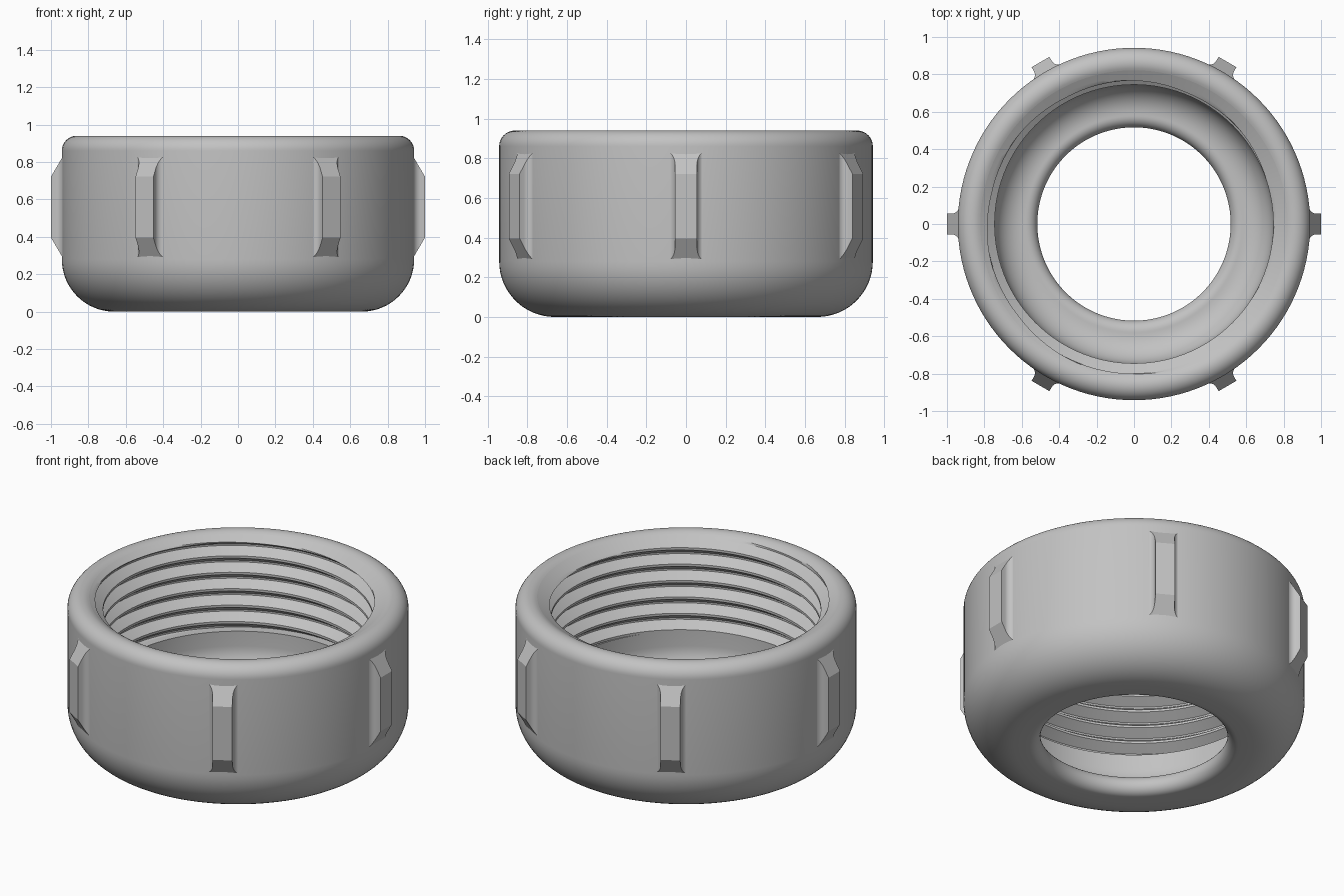
import bpy, bmesh
from math import sin, cos, pi, radians, sqrt

if "Cube" in bpy.data.objects:
    bpy.data.objects.remove(bpy.data.objects["Cube"], do_unlink=True)

grey = bpy.data.materials.new("plain grey")
grey.use_nodes = True
colour = (0.54, 0.54, 0.54, 1)
grey.diffuse_color = colour
grey.node_tree.nodes["Principled BSDF"].inputs["Base Color"].default_value = colour

SEGMENTS = 120
BORE = 0.745        # thread crest radius
ROOT = 0.80         # thread groove radius
PITCH = 0.1
THREAD_LOW = 0.37


def finish(name, bm, angle):
    bmesh.ops.remove_doubles(bm, verts=bm.verts, dist=0.0005)
    bmesh.ops.dissolve_degenerate(bm, edges=bm.edges, dist=0.0002)
    mesh = bpy.data.meshes.new(name)
    bm.to_mesh(mesh)
    bm.free()
    mesh.materials.append(grey)
    obj = bpy.data.objects.new(name, mesh)
    bpy.context.collection.objects.link(obj)
    bpy.ops.object.select_all(action='DESELECT')
    obj.select_set(True)
    bpy.context.view_layer.objects.active = obj
    bpy.ops.object.shade_smooth_by_angle(angle=radians(angle))


def arc(cx, cz, radius, start, end, steps=10):
    angles = [radians(start + (end - start) * i / steps) for i in range(steps + 1)]
    return [(cx + radius * cos(a), cz + radius * sin(a)) for a in angles]


def skin(bm, rows):
    """Join neighbouring rows of points into quads."""
    rows = [[bm.verts.new(p) for p in row] for row in rows]
    for a, b in zip(rows, rows[1:]):
        for i in range(len(a) - 1):
            bm.faces.new((a[i], b[i], b[i + 1], a[i + 1]))


def around(r, z, turn):
    return (r * cos(turn), r * sin(turn), z)


# Shell: rounded rim, outer wall, rounded base, round hole lip, floor, plain bore
rim = arc(0.862, 0.86, 0.08, 120, 0, 14)
profile = (rim
           + arc(0.662, 0.28, 0.28, 0, -90, 16)
           + arc(0.577, 0.06, 0.06, 270, 90, 16)
           + arc(0.585, 0.28, 0.16, -90, 0, 12)
           + [(BORE, THREAD_LOW)])
bm = bmesh.new()
skin(bm, [[around(r, z, 2 * pi * s / SEGMENTS) for r, z in reversed(profile)]
          for s in range(SEGMENTS + 1)])
finish("cap_shell", bm, 35)

# Internal thread: a helical sheet that runs out into the sloped mouth
MOUTH_RADIUS, MOUTH_TOP = rim[0]


def thread_radius(f):
    """Groove centred on f = 0.5, with a narrow crest, flanks and a narrow root."""
    depth = (0.43 - abs(f - 0.5)) / 0.38
    return BORE + (ROOT - BORE) * min(1, max(0, depth))


def mouth_radius(z):
    return MOUTH_RADIUS - (MOUTH_TOP - z) * sqrt(3)


flank = [0.07 + 0.38 * i / 5 for i in range(6)]
steps = [0] + flank + [1 - f for f in reversed(flank)]
rows = []
for s in range(SEGMENTS + 1):
    turn = -pi / 2 + 2 * pi * s / SEGMENTS
    row = []
    for k in range(-7, 2):
        for f in steps:
            z = 0.912 + PITCH * (k + f - 0.5 + s / SEGMENTS)
            z = min(MOUTH_TOP, max(THREAD_LOW, z))
            row.append(around(max(thread_radius(f), mouth_radius(z)), z, turn))
    rows.append(row)
bm = bmesh.new()
skin(bm, rows)
bmesh.ops.reverse_faces(bm, faces=bm.faces)
finish("inner_thread", bm, 25)

# Grip ribs: concave sides and sloped ends, six around the wall
side = [(0.91, 0.09)] + arc(0.975, 0.095, 0.04, 180, 270, 8) + [(1.0, 0.055)]
section = side + [(r, -w) for r, w in reversed(side)]


def rib_end(r, low):
    slope = (r - 0.935) * 1.7
    return 0.285 + slope if low else 0.832 - slope


for n in range(6):
    turn = n * pi / 3
    bm = bmesh.new()
    bottom, top = [[bm.verts.new((r * cos(turn) - w * sin(turn),
                                  r * sin(turn) + w * cos(turn),
                                  rib_end(r, low))) for r, w in section]
                   for low in (True, False)]
    for i in range(len(section)):
        j = (i + 1) % len(section)
        bm.faces.new((bottom[i], bottom[j], top[j], top[i]))
    bm.faces.new(bottom)
    bm.faces.new(top)
    bmesh.ops.recalc_face_normals(bm, faces=bm.faces)
    finish("grip_rib_%d" % (n + 1), bm, 30)
